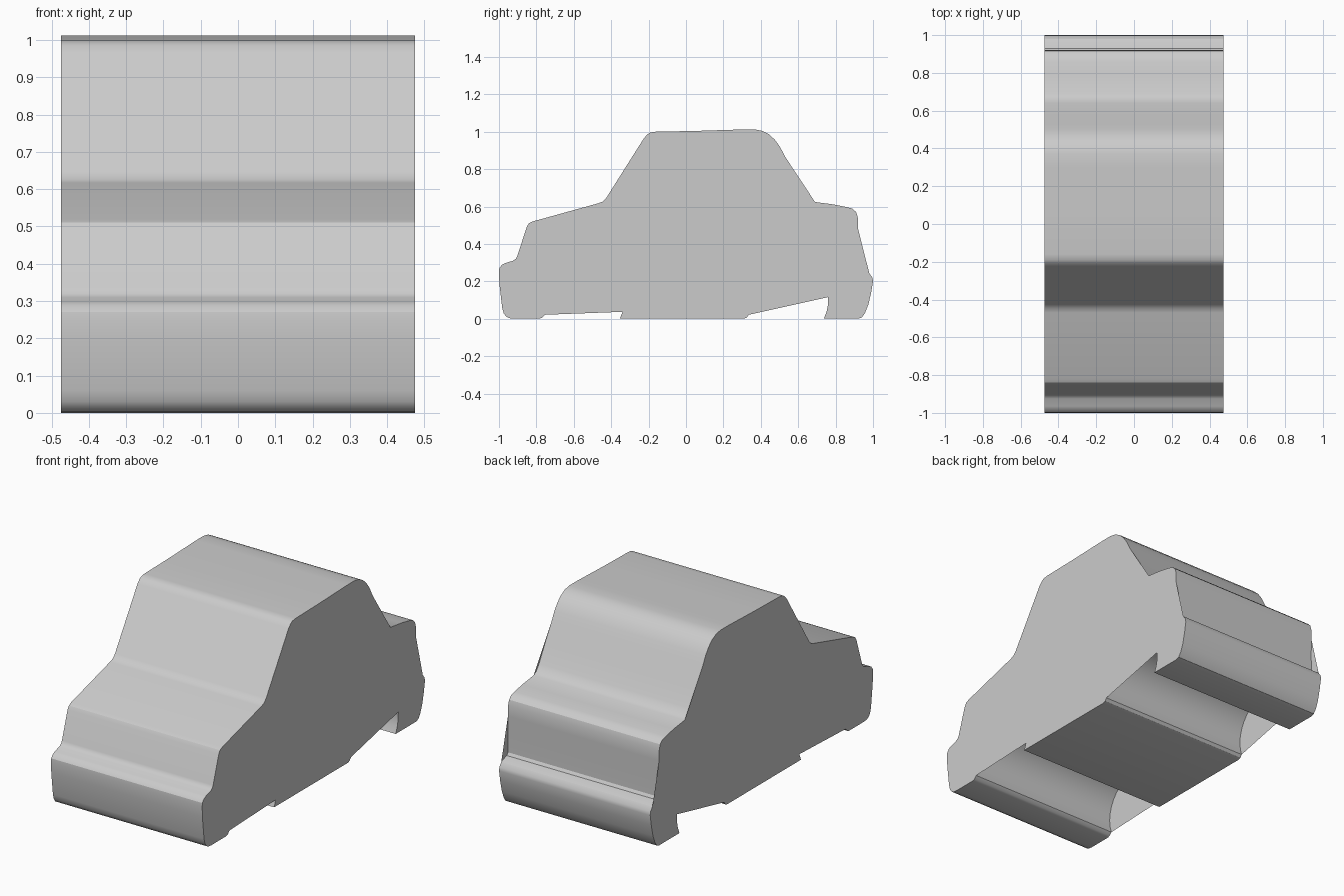
import bpy, bmesh, math

if "Cube" in bpy.data.objects:
    bpy.data.objects.remove(bpy.data.objects["Cube"])

HALF_WIDTH = 0.475


def wheel_arch(cy, last_visible):
    """Arch from front to back; (y, z, on_side_panel) for each point."""
    start, end, n = 201, -27, 22
    pts = []
    for i in range(n + 1):
        a = start + (end - start) * i / n
        y = cy + 0.22 * math.cos(math.radians(a))
        z = max(0.0, 0.1 + 0.22 * math.sin(math.radians(a)))
        pts.append((y, z, i == 0 or a <= last_visible))
    return pts


def on_panel(pts):
    return [(y, z, True) for y, z in pts]


def off_panel(pts):
    return [(y, z, False) for y, z in pts]


# Underside, front to back
outline = on_panel([(-0.92, 0), (-0.785, 0), (-0.77, 0.005)])
outline += wheel_arch(-0.55, -8)
outline += on_panel([(0.31, 0), (0.325, 0.006)])
outline += wheel_arch(0.541, 12)
# Rear bumper
outline += on_panel([(0.92, 0), (0.94, 0.007), (0.957, 0.03), (0.975, 0.075),
                     (0.99, 0.14), (1.0, 0.2), (0.997, 0.22), (0.98, 0.243)])
# Recessed tail, bridged by the flat side panel
outline += off_panel([(0.955, 0.253), (0.93, 0.26), (0.92, 0.275), (0.918, 0.38)])
# Boot lid
outline += on_panel([(0.92, 0.48), (0.919, 0.54), (0.91, 0.57), (0.89, 0.588),
                     (0.86, 0.597), (0.79, 0.611), (0.69, 0.624)])
# Slightly hollow rear window
outline += off_panel([(0.665, 0.638), (0.64, 0.672), (0.59, 0.763)])
# Roof and windscreen
outline += on_panel([(0.53, 0.866), (0.502, 0.92), (0.475, 0.957), (0.445, 0.985),
                     (0.41, 1.004), (0.37, 1.012), (0.3, 1.012), (0.05, 1.004),
                     (-0.16, 1.0), (-0.19, 0.996), (-0.207, 0.985), (-0.225, 0.965),
                     (-0.425, 0.648), (-0.445, 0.626)])
# Bonnet, grille and front bumper
outline += on_panel([(-0.47, 0.617), (-0.82, 0.52), (-0.84, 0.51), (-0.852, 0.49),
                     (-0.902, 0.335), (-0.91, 0.32), (-0.925, 0.31), (-0.965, 0.298),
                     (-0.985, 0.288), (-0.998, 0.27), (-1.0, 0.25), (-0.998, 0.19),
                     (-0.983, 0.06), (-0.975, 0.03), (-0.962, 0.012), (-0.945, 0.003)])


def finish(bm, name):
    mesh = bpy.data.meshes.new(name)
    bm.to_mesh(mesh)
    bm.free()
    obj = bpy.data.objects.new(name, mesh)
    bpy.context.collection.objects.link(obj)
    return obj


# Car body shell: the full outline swept across the width
bm = bmesh.new()
left = [bm.verts.new((-HALF_WIDTH, y, z)) for y, z, _ in outline]
right = [bm.verts.new((HALF_WIDTH, y, z)) for y, z, _ in outline]
for i in range(len(outline)):
    j = (i + 1) % len(outline)
    bm.faces.new((left[i], left[j], right[j], right[i]))

# Flat side panels that bridge the arches and hollows
for ring in (left, right):
    verts = [v for v, p in zip(ring, outline) if p[2]]
    bm.faces.new(verts[::-1] if ring is left else verts)
for f in bm.faces:
    f.normal_update()
# Face every surface outward
bmesh.ops.reverse_faces(bm, faces=[f for f in bm.faces
                                   if len(f.verts) > 4 and f.normal.x * f.verts[0].co.x < 0])
strip = [f for f in bm.faces if len(f.verts) == 4]
roof = max(strip, key=lambda f: f.calc_center_median().z)
if roof.normal.z < 0:
    bmesh.ops.reverse_faces(bm, faces=strip)
bmesh.ops.triangulate(bm, faces=[f for f in bm.faces if len(f.verts) > 4])
body = finish(bm, "car_body")

# Smooth rounded corners, crisp side edges
bpy.context.view_layer.objects.active = body
body.select_set(True)
bpy.ops.object.shade_smooth_by_angle(angle=math.radians(30))
